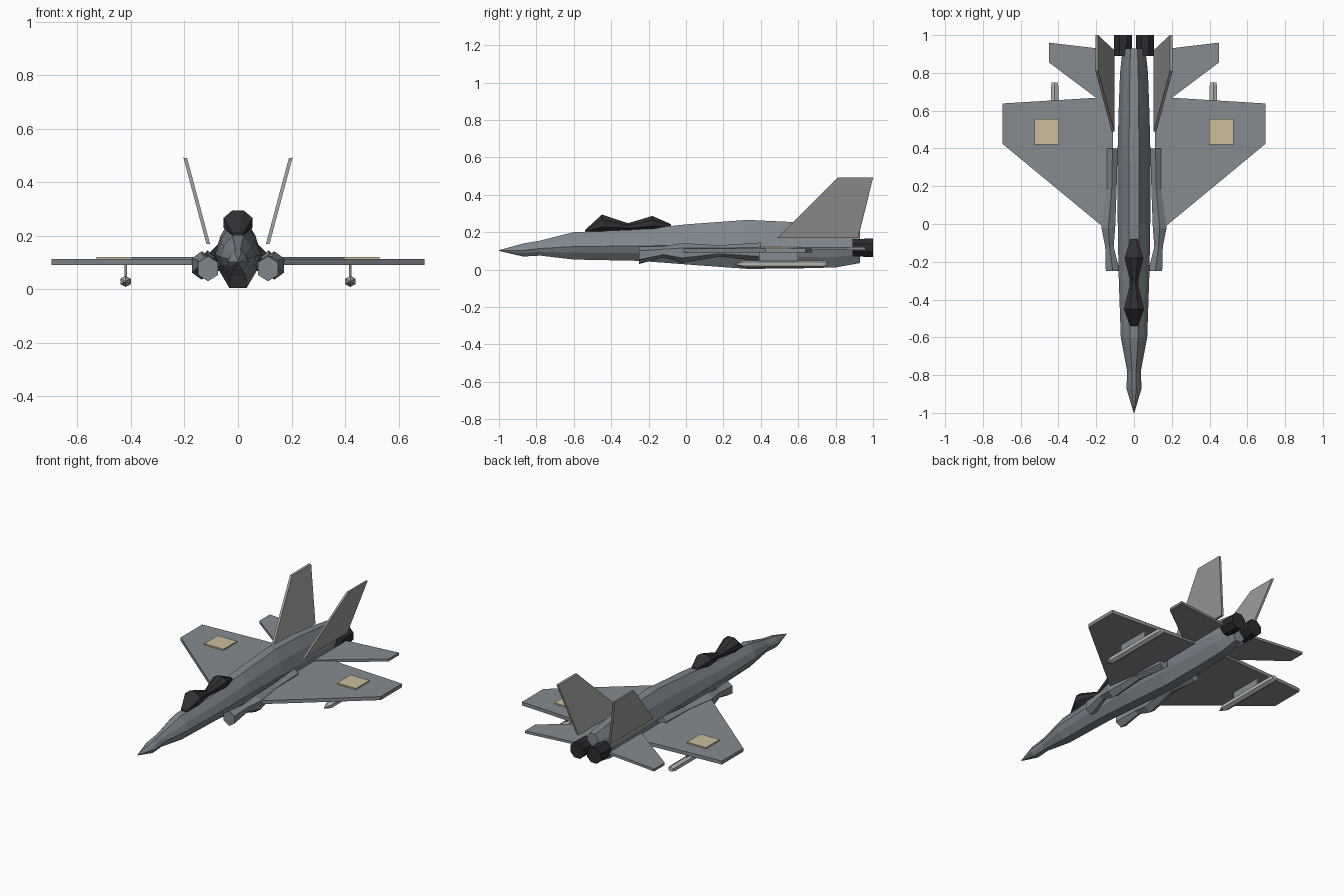
import bpy, bmesh, math
from mathutils import Vector

if "Cube" in bpy.data.objects:
    bpy.data.objects.remove(bpy.data.objects["Cube"])


def material(name, rgb):
    m = bpy.data.materials.new(name)
    m.diffuse_color = (*rgb, 1)
    m.use_nodes = True
    m.node_tree.nodes["Principled BSDF"].inputs["Base Color"].default_value = m.diffuse_color
    return m


HULL = material("hull grey", (0.21, 0.24, 0.265))
WING = material("wing grey", (0.235, 0.26, 0.285))
FIN = material("fin grey", (0.33, 0.335, 0.32))
DARK = material("canopy black", (0.03, 0.03, 0.035))
NOZZLE = material("nozzle black", (0.025, 0.025, 0.03))
STORE = material("store light grey", (0.46, 0.46, 0.45))
TAN = material("panel tan", (0.60, 0.51, 0.33))


def make(name, bm, mat):
    bmesh.ops.recalc_face_normals(bm, faces=bm.faces)
    me = bpy.data.meshes.new(name)
    bm.to_mesh(me)
    bm.free()
    me.materials.append(mat)
    ob = bpy.data.objects.new(name, me)
    bpy.context.collection.objects.link(ob)
    return ob


def mirror(ob):
    ob.modifiers.new("mirror", 'MIRROR').use_axis[0] = True
    return ob


def loft(name, section, stations, mat):
    """Section points in -1..1, stations are (y, centre x, half width, z low, z high)."""
    bm = bmesh.new()
    rings = []
    for y, cx, w, lo, hi in stations:
        rings.append([bm.verts.new((cx + w * u, y, (lo + hi) / 2 + (hi - lo) / 2 * v))
                      for u, v in section])
    n = len(section)
    for a, b in zip(rings, rings[1:]):
        for i in range(n):
            bm.faces.new((a[i], a[(i + 1) % n], b[(i + 1) % n], b[i]))
    bm.faces.new(rings[0])
    bm.faces.new(rings[-1])
    return make(name, bm, mat)


def slab(name, outline, offset, mat):
    """Extrude a planar outline by the offset vector."""
    bm = bmesh.new()
    face = bm.faces.new([bm.verts.new(p) for p in outline])
    out = bmesh.ops.extrude_face_region(bm, geom=[face])
    verts = [g for g in out["geom"] if isinstance(g, bmesh.types.BMVert)]
    bmesh.ops.translate(bm, vec=Vector(offset), verts=verts)
    return make(name, bm, mat)


def polygon(n, phase=0.0):
    return [(math.cos(phase + i * math.tau / n), math.sin(phase + i * math.tau / n))
            for i in range(n)]


# Fuselage with a slim pointed nose
half = [(0.36, -1), (0.8, -0.5), (1, -0.05), (0.74, 0.5), (0.3, 1)]
body = half + [(-u, v) for u, v in reversed(half)]
loft("fuselage", body, [
    (-1.0, 0, 0.002, 0.100, 0.104),
    (-0.87, 0, 0.040, 0.070, 0.140),
    (-0.78, 0, 0.036, 0.075, 0.155),
    (-0.60, 0, 0.070, 0.054, 0.200),
    (-0.25, 0, 0.082, 0.047, 0.215),
    (0.00, 0, 0.086, 0.028, 0.242),
    (0.33, 0, 0.088, 0.004, 0.266),
    (0.58, 0, 0.082, 0.006, 0.254),
    (0.80, 0, 0.074, 0.012, 0.230),
    (0.93, 0, 0.060, 0.035, 0.212)], HULL)

# Double-bubble canopy
loft("canopy", polygon(8, math.pi / 8), [
    (-0.54, 0, 0.022, 0.198, 0.212),
    (-0.45, 0, 0.058, 0.198, 0.298),
    (-0.31, 0, 0.020, 0.210, 0.250),
    (-0.18, 0, 0.054, 0.208, 0.290),
    (-0.08, 0, 0.020, 0.225, 0.244)], DARK)

# Side intakes, pinched between their frames
mirror(loft("intake", polygon(6, math.pi / 6), [
    (-0.25, 0.112, 0.043, 0.030, 0.124),
    (-0.12, 0.130, 0.026, 0.066, 0.124),
    (-0.02, 0.136, 0.042, 0.036, 0.142),
    (0.18, 0.118, 0.030, 0.070, 0.130),
    (0.40, 0.114, 0.032, 0.045, 0.145)], HULL))

# Wings and tailplanes
mirror(slab("wing", [(x, y, 0.091) for x, y in
       [(0.11, -0.06), (0.697, 0.425), (0.697, 0.638), (0.11, 0.674)]],
       (0, 0, 0.022), WING))
mirror(slab("tailplane", [(x, y, 0.104) for x, y in
       [(0.11, 0.60), (0.45, 0.855), (0.45, 0.96), (0.11, 0.92)]],
       (0, 0, 0.016), WING))

# Canted tail fins
mirror(slab("tail_fin", [(0.104, 0.49, 0.168), (0.19, 0.81, 0.49),
                         (0.19, 1.0, 0.49), (0.104, 0.92, 0.168)],
            (0.014, 0, 0.002), FIN))

# Tan wing panels
mirror(slab("wing_panel", [(x, y, 0.112) for x, y in
       [(0.396, 0.42), (0.528, 0.42), (0.528, 0.555), (0.396, 0.555)]],
       (0, 0, 0.009), TAN))

# Engine nozzles
mirror(loft("nozzle", polygon(8, math.pi / 8), [
    (0.89, 0.058, 0.050, 0.066, 0.168),
    (1.0, 0.058, 0.052, 0.064, 0.170)], NOZZLE))

# Underwing stores on pylons
mirror(loft("store", polygon(6, math.pi / 6), [
    (0.26, 0.420, 0.003, 0.027, 0.033),
    (0.31, 0.420, 0.023, 0.009, 0.050),
    (0.73, 0.420, 0.023, 0.009, 0.050),
    (0.75, 0.420, 0.018, 0.014, 0.046)], STORE))
mirror(slab("pylon", [(0.415, y, z) for y, z in
       [(0.39, 0.044), (0.60, 0.044), (0.60, 0.093), (0.39, 0.093)]],
       (0.01, 0, 0), WING))
